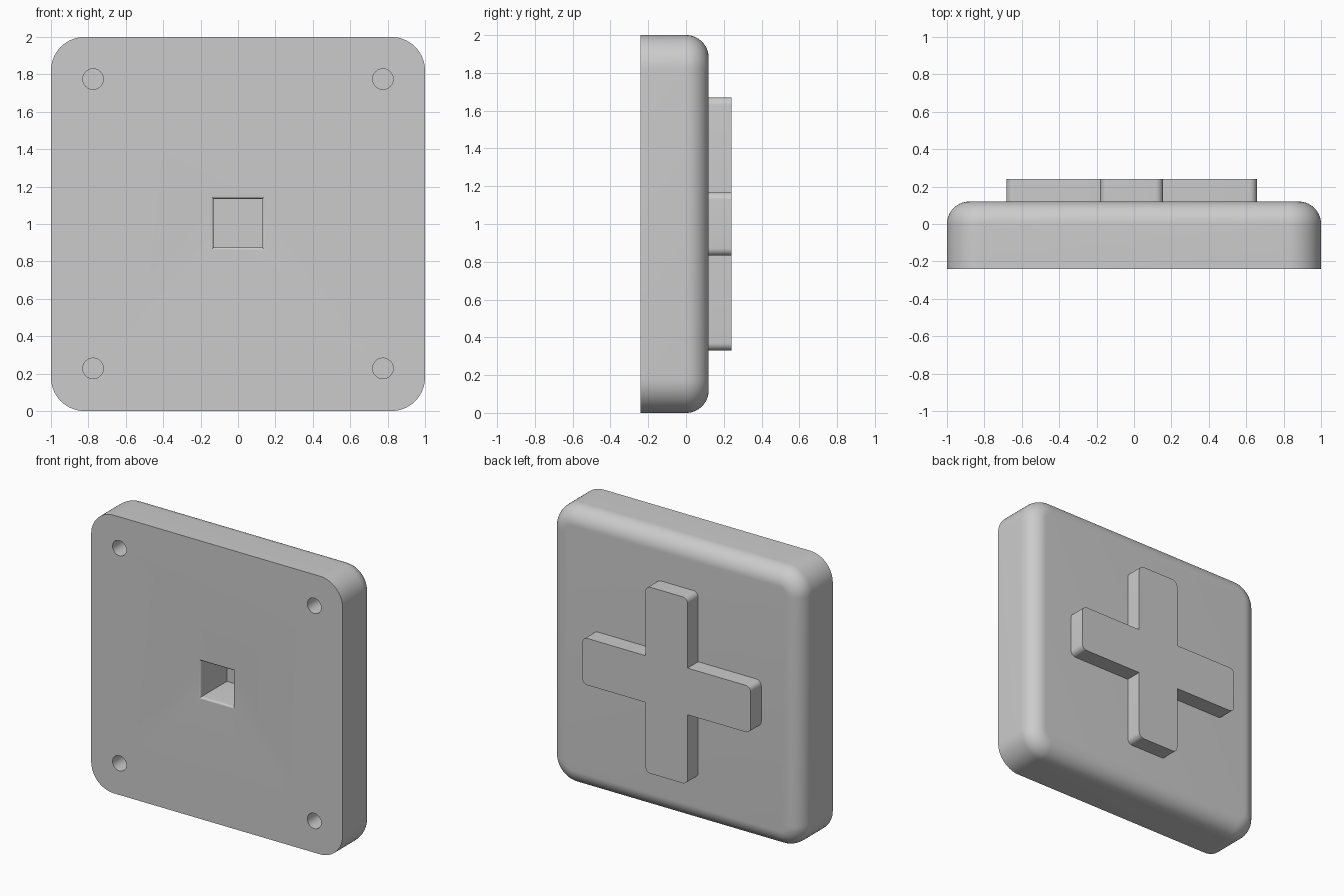
import bpy, bmesh, math
from mathutils import Vector

if "Cube" in bpy.data.objects:
    bpy.data.objects.remove(bpy.data.objects["Cube"], do_unlink=True)

grey = bpy.data.materials.new("light_grey")
grey.use_nodes = True
colour = (0.6, 0.6, 0.6, 1)
grey.diffuse_color = colour
grey.node_tree.nodes["Principled BSDF"].inputs["Base Color"].default_value = colour


def outline(corners, radius, steps=14):
    """Closed (x, z) outline; convex right-angle corners get rounded."""
    points = []
    for i, corner in enumerate(corners):
        p = Vector(corner)
        a = (Vector(corners[i - 1]) - p).normalized()
        b = (Vector(corners[(i + 1) % len(corners)]) - p).normalized()
        convex = a.x * b.y - a.y * b.x < 0
        if radius == 0 or not convex:
            points.append(p)
            continue
        centre = p + (a + b) * radius
        for s in range(steps + 1):
            t = s / steps * math.pi / 2
            points.append(centre - radius * (b * math.cos(t) + a * math.sin(t)))
    return points


def square(half, radius=0):
    return outline([(-half, -half), (half, -half), (half, half), (-half, half)], radius)


def loft(name, sections, centre=(0, 1)):
    """Capped solid through (y, outline) sections."""
    bm = bmesh.new()
    rings = [[bm.verts.new((p.x + centre[0], y, p.y + centre[1])) for p in pts]
             for y, pts in sections]
    for lower, upper in zip(rings, rings[1:]):
        for i in range(len(lower)):
            bm.faces.new((lower[i - 1], lower[i], upper[i], upper[i - 1]))
    bm.faces.new(rings[0])
    bm.faces.new(rings[-1])
    bmesh.ops.recalc_face_normals(bm, faces=bm.faces)
    mesh = bpy.data.meshes.new(name)
    bm.to_mesh(mesh)
    bm.free()
    mesh.materials.append(grey)
    obj = bpy.data.objects.new(name, mesh)
    bpy.context.collection.objects.link(obj)
    return obj


def activate(obj):
    bpy.ops.object.select_all(action="DESELECT")
    obj.select_set(True)
    bpy.context.view_layer.objects.active = obj


# Body: rounded slab with a filleted back edge
FRONT, BACK, FILLET, CORNER = -0.24, 0.12, 0.12, 0.18
sections = [(FRONT, square(1, CORNER))]
for s in range(15):
    t = s / 14 * math.pi / 2
    inset = FILLET * (1 - math.cos(t))
    sections.append((BACK - FILLET + FILLET * math.sin(t), square(1 - inset, CORNER - inset)))
body = loft("body", sections)

# Square socket with a softened mouth
LIP = 0.015
socket = [(FRONT - 0.05, square(0.145))]
for s in range(7):
    t = s / 6 * math.pi / 2
    socket.append((FRONT + LIP * (1 - math.cos(t)), square(0.145 - LIP * math.sin(t))))
socket.append((0.06, square(0.13)))
cutters = [loft("socket_cutter", socket, (0, 1.005))]

# Four round screw holes
for x in (-0.775, 0.775):
    for z in (0.228, 1.775):
        circle = square(0.055, 0.055)[::1]
        circle = [Vector((0.055 * math.cos(k * math.tau / 40), 0.055 * math.sin(k * math.tau / 40)))
                  for k in range(40)]
        cutters.append(loft("screw_hole_cutter", [(FRONT - 0.05, circle), (0, circle)], (x, z)))

activate(body)
for cutter in cutters:
    cutter.hide_render = True
    mod = body.modifiers.new("cut", "BOOLEAN")
    mod.operation = "DIFFERENCE"
    mod.solver = "EXACT"
    mod.object = cutter
    bpy.ops.object.modifier_apply(modifier=mod.name)
    bpy.data.objects.remove(cutter, do_unlink=True)

# Raised plus-shaped pad on the back
W, L = 0.168, 0.67
plus = outline([(-W, -L), (W, -L), (W, -W), (L, -W), (L, W), (W, W),
                (W, L), (-W, L), (-W, W), (-L, W), (-L, -W), (-W, -W)], 0.04, 8)
pad = loft("plus_pad", [(BACK - 0.01, plus), (0.24, plus)], (-0.013, 1))

for obj in (body, pad):
    activate(obj)
    bpy.ops.object.shade_smooth_by_angle(angle=math.radians(30))
